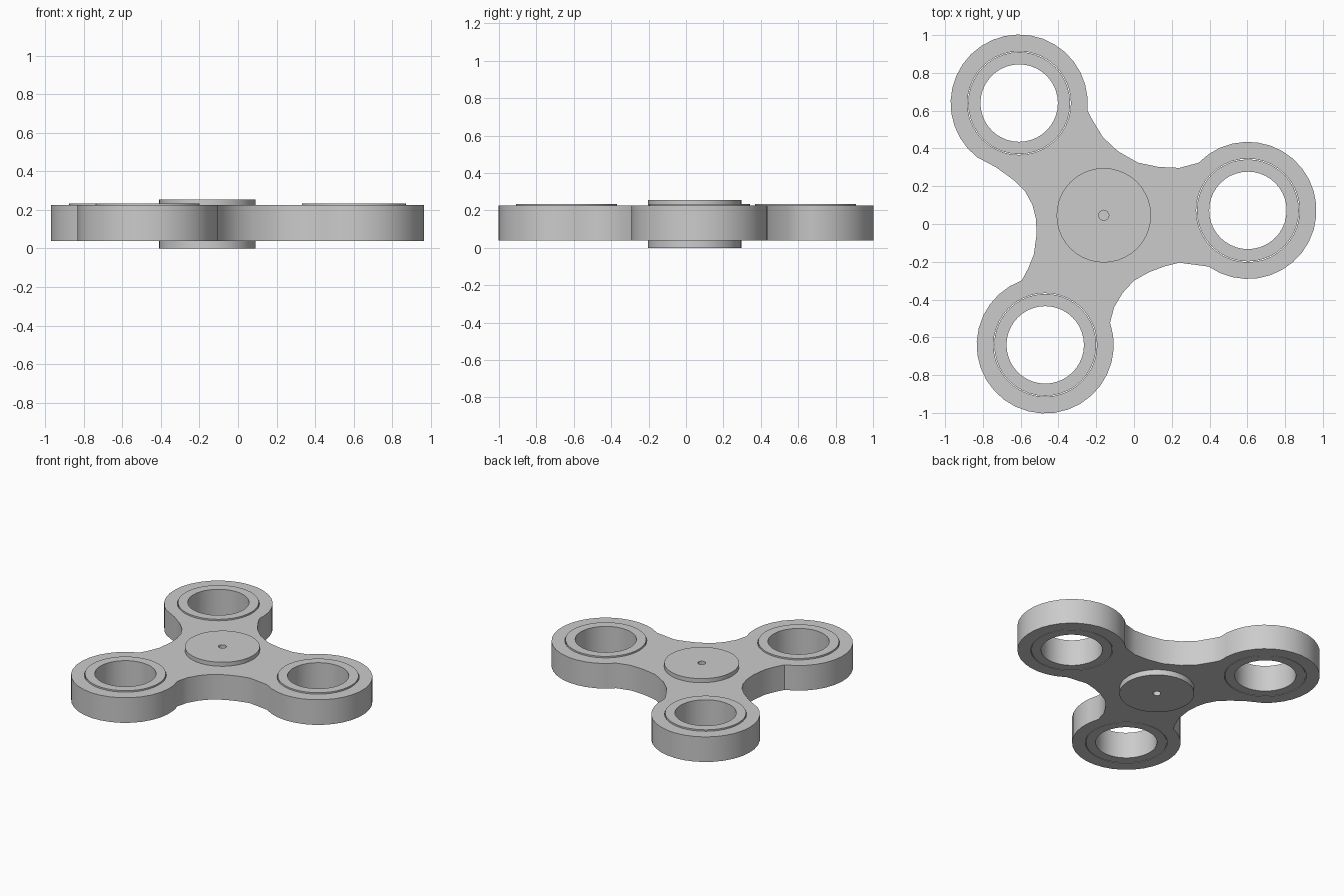
import bpy, bmesh
from math import radians, cos, sin

cube = bpy.data.objects.get("Cube")
if cube:
    bpy.data.objects.remove(cube)

GREY = (0.6, 0.6, 0.6, 1)
grey = bpy.data.materials.new("plain grey")
grey.use_nodes = True
grey.diffuse_color = GREY
grey.node_tree.nodes["Principled BSDF"].inputs["Base Color"].default_value = GREY


def arc(centre, radius, start, end, steps):
    """Points along an arc, from start to end degrees."""
    angles = [radians(start + (end - start) * i / steps) for i in range(steps + 1)]
    return [(centre[0] + radius * cos(a), centre[1] + radius * sin(a)) for a in angles]


def circle(centre, radius, sides=40):
    return arc(centre, radius, 0, 360, sides)[:-1]


def plate(name, loops, bottom, top):
    """Extrude an outline, with any inner loops as holes."""
    bm = bmesh.new()
    edges = []
    for loop in loops:
        verts = [bm.verts.new((x, y, bottom)) for x, y in loop]
        edges += [bm.edges.new((v, verts[i - 1])) for i, v in enumerate(verts)]
    bmesh.ops.triangle_fill(bm, edges=edges, use_beauty=True)
    raised = bmesh.ops.extrude_face_region(bm, geom=bm.faces[:], use_keep_orig=True)["geom"]
    bmesh.ops.translate(bm, vec=(0, 0, top - bottom),
                        verts=[g for g in raised if isinstance(g, bmesh.types.BMVert)])
    bmesh.ops.recalc_face_normals(bm, faces=bm.faces[:])
    mesh = bpy.data.meshes.new(name)
    bm.to_mesh(mesh)
    bm.free()
    mesh.materials.append(grey)
    obj = bpy.data.objects.new(name, mesh)
    bpy.context.collection.objects.link(obj)
    bpy.ops.object.select_all(action="DESELECT")
    obj.select_set(True)
    bpy.context.view_layer.objects.active = obj
    bpy.ops.object.shade_smooth_by_angle(angle=radians(30))
    return obj


# Lobe centres, and the hub they surround
right_lobe, back_lobe, front_lobe = (0.603, 0.072), (-0.608, 0.64), (-0.47, -0.64)
hub = (-0.16, 0.046)
LOBE_RADIUS, SEAT_RADIUS, RING_RADIUS, HOLE_RADIUS = 0.363, 0.274, 0.27, 0.205

# Three-armed body: each lobe's arc, then the concave waist to the next lobe
outline = arc(back_lobe, LOBE_RADIUS, 232, -6, 22)
outline += [(-0.22, 0.55), (-0.165, 0.46), (-0.085, 0.385), (0.02, 0.325),
            (0.13, 0.302), (0.24, 0.297)]
outline += arc(right_lobe, LOBE_RADIUS, 136, -125, 24)
outline += [(0.24, -0.205), (0.16, -0.225), (0.08, -0.255), (0, -0.3),
            (-0.06, -0.365), (-0.105, -0.44)]
outline += arc(front_lobe, LOBE_RADIUS, 19, -250, 24)
outline += [(-0.56, -0.235), (-0.53, -0.16), (-0.515, -0.05), (-0.52, 0.03),
            (-0.537, 0.1), (-0.575, 0.17), (-0.64, 0.235), (-0.73, 0.3)]
lobes = {"right": right_lobe, "back": back_lobe, "front": front_lobe}
plate("body", [outline] + [circle(c, SEAT_RADIUS) for c in lobes.values()], 0.04, 0.225)

# Bearing ring standing slightly proud in each lobe
for side, centre in lobes.items():
    plate(side + "_bearing_ring",
          [circle(centre, RING_RADIUS), circle(centre, HOLE_RADIUS)], 0.041, 0.234)

# Round finger caps above and below, each with a small centre dimple
for name, bottom, top in (("top_cap", 0.225, 0.255), ("bottom_cap", 0, 0.04)):
    plate(name, [circle(hub, 0.25), circle(hub, 0.027, 16)], bottom, top)
